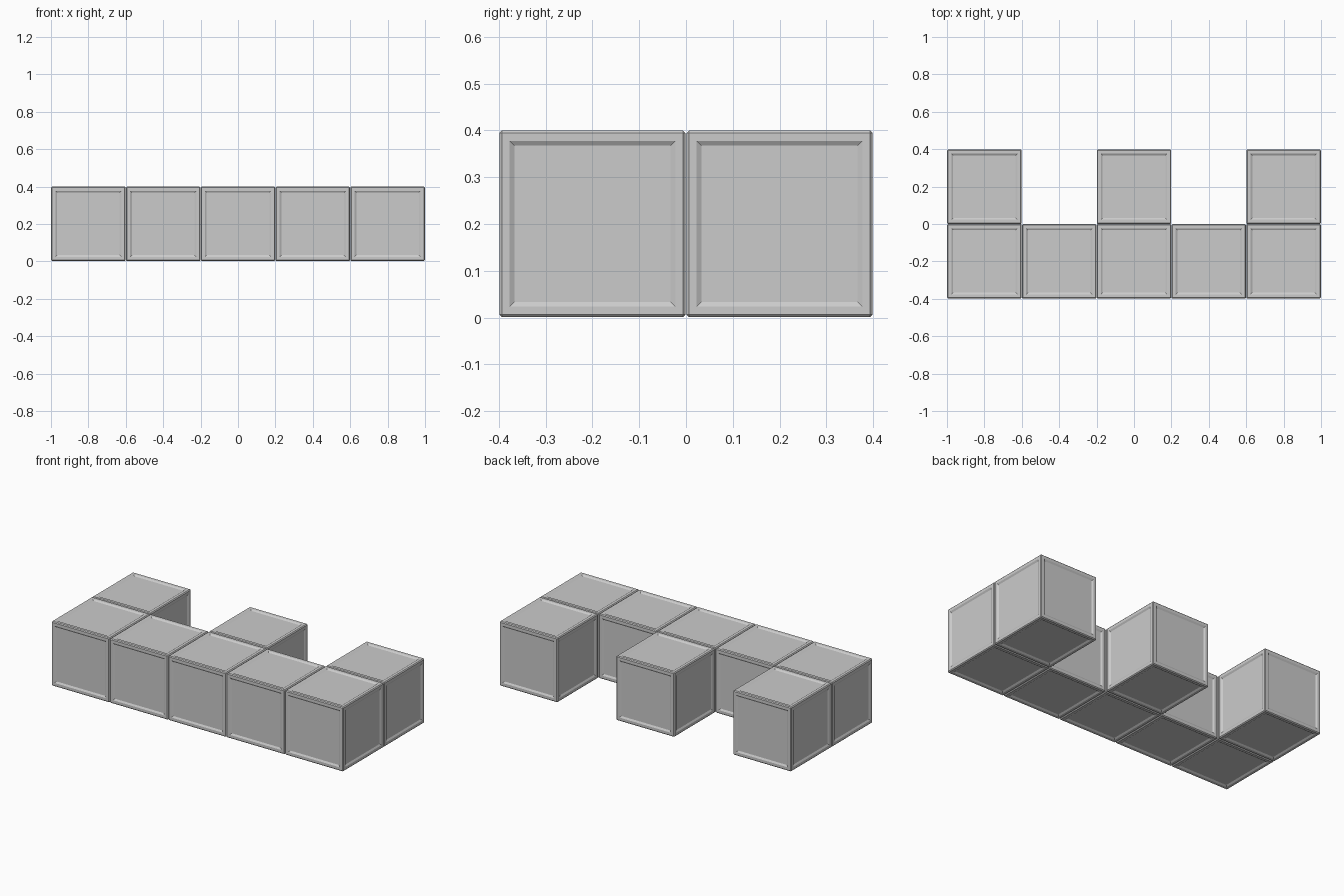
import bpy, bmesh

if "Cube" in bpy.data.objects:
    bpy.data.objects.remove(bpy.data.objects["Cube"])

SIZE = 0.398   # cube edge, slightly under the 0.4 spacing
STEP = 0.4


def panelled_cube_mesh():
    # Cube with chamfered edges and a shallow recessed panel on each face
    bm = bmesh.new()
    bmesh.ops.create_cube(bm, size=SIZE)
    bmesh.ops.bevel(bm, geom=bm.edges[:], offset=0.005, segments=1,
                    profile=0.5, affect='EDGES')
    sides = [f for f in bm.faces if f.calc_area() > 0.1]
    bmesh.ops.inset_individual(bm, faces=sides, thickness=0.024, depth=0)
    bmesh.ops.inset_individual(bm, faces=sides, thickness=0.014, depth=-0.006)
    bmesh.ops.recalc_face_normals(bm, faces=bm.faces[:])
    mesh = bpy.data.meshes.new("panelled_cube")
    bm.to_mesh(mesh)
    bm.free()
    return mesh


mesh = panelled_cube_mesh()


def add_cube(name, col, y):
    ob = bpy.data.objects.new(name, mesh)
    ob.location = (col * STEP * 0.9995, y, 0.2005)
    bpy.context.collection.objects.link(ob)


# Front row of five, then three prongs at the back
for col in range(-2, 3):
    add_cube(f"front_cube_{col + 3}", col, -STEP / 2)
for col in (-2, 0, 2):
    add_cube(f"back_cube_{col + 3}", col, STEP / 2)
